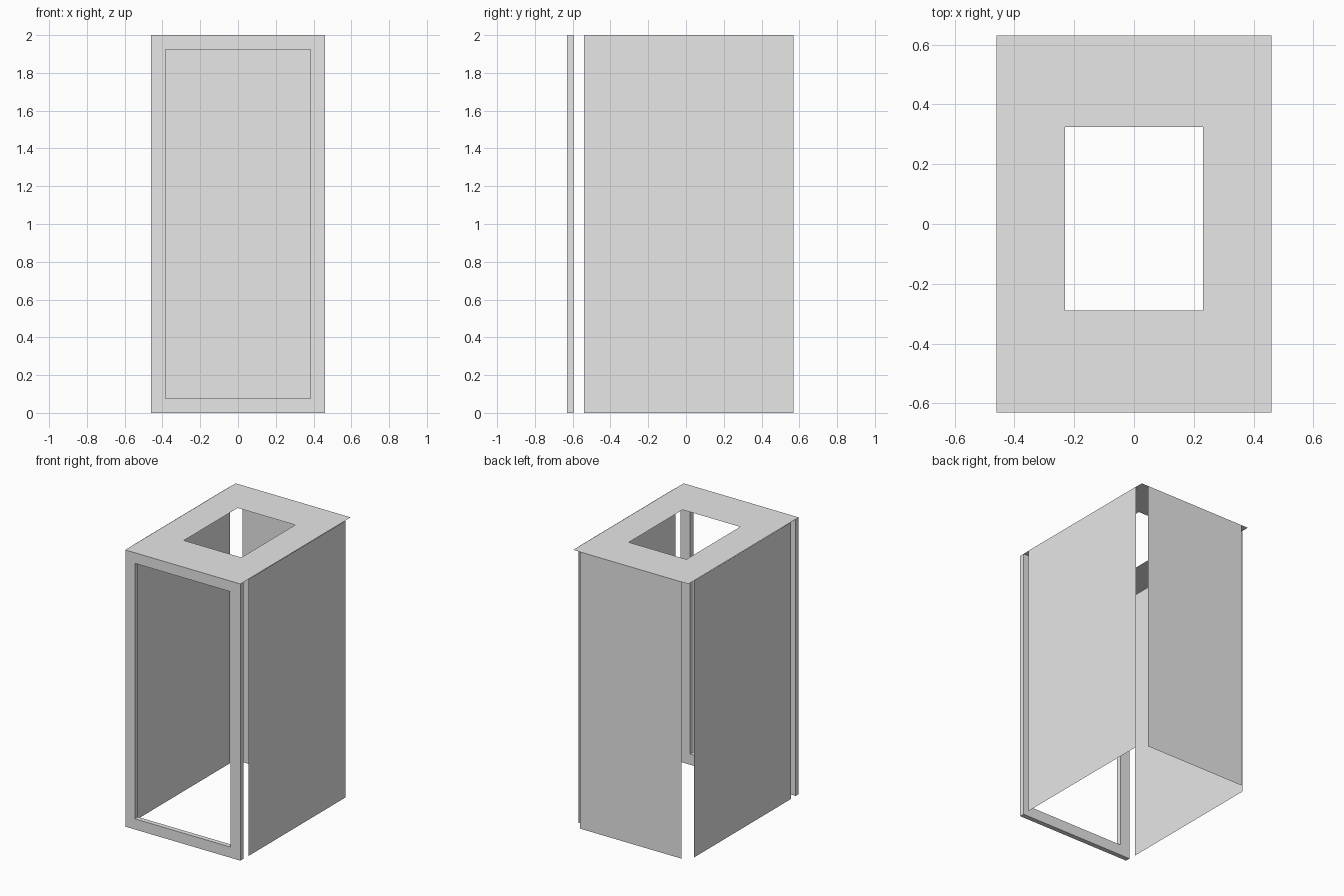
import bpy
import bmesh
from mathutils import Vector

cube = bpy.data.objects.get("Cube")
if cube:
    bpy.data.objects.remove(cube, do_unlink=True)

grey = bpy.data.materials.new("light grey")
grey.use_nodes = True
grey.diffuse_color = (0.8, 0.8, 0.8, 1)
grey.node_tree.nodes["Principled BSDF"].inputs["Base Color"].default_value = grey.diffuse_color

HALF_W, HEIGHT = 0.46, 2.0
FRONT, BACK = -0.63, 0.63
FRAME_BACK = FRONT + 0.035


def finish(name, bm):
    mesh = bpy.data.meshes.new(name)
    bm.to_mesh(mesh)
    bm.free()
    mesh.materials.append(grey)
    obj = bpy.data.objects.new(name, mesh)
    bpy.context.collection.objects.link(obj)
    return obj


def panel(name, corner, u, v):
    """Thin rectangular sheet; its normal is u cross v."""
    c, u, v = Vector(corner), Vector(u), Vector(v)
    bm = bmesh.new()
    bm.faces.new([bm.verts.new(p) for p in (c, c + u, c + u + v, c + v)])
    return finish(name, bm)


def ring(name, outer, inner, to_3d, depth=None):
    """Flat rectangle (u0, v0, u1, v1) with a rectangular hole, optionally extruded."""
    bm = bmesh.new()
    loops = []
    for u0, v0, u1, v1 in (outer, inner):
        corners = ((u0, v0), (u1, v0), (u1, v1), (u0, v1))
        loops.append([bm.verts.new(to_3d(u, v)) for u, v in corners])
    a, b = loops
    for i in range(4):
        j = (i + 1) % 4
        bm.faces.new((a[i], a[j], b[j], b[i]))
    if depth:
        front = bm.faces[:]
        res = bmesh.ops.extrude_face_region(bm, geom=front, use_keep_orig=True)
        moved = [g for g in res["geom"] if isinstance(g, bmesh.types.BMVert)]
        bmesh.ops.translate(bm, verts=moved, vec=depth)
        bmesh.ops.recalc_face_normals(bm, faces=bm.faces)
    return finish(name, bm)


# Front door frame, the only solid part
B = 0.077
ring("front_frame", (-HALF_W, 0, HALF_W, HEIGHT),
     (B - HALF_W, B, HALF_W - B, HEIGHT - B),
     lambda u, v: (u, FRONT, v), (0, FRAME_BACK - FRONT, 0))

# Roof sheet with a half-size opening in its middle
ring("roof_panel", (-HALF_W, FRAME_BACK, HALF_W, BACK),
     (-HALF_W / 2, -0.29, HALF_W / 2, 0.325),
     lambda u, v: (u, v, HEIGHT))

# Side sheets, stopping short of the corners
SIDE_FRONT, SIDE_BACK = -0.54, 0.57
length = SIDE_BACK - SIDE_FRONT
panel("left_panel", (HALF_W + 0.002, SIDE_FRONT, 0), (0, length, 0), (0, 0, HEIGHT))
panel("right_panel", (-HALF_W - 0.002, SIDE_BACK, 0), (0, -length, 0), (0, 0, HEIGHT))

# Back sheet
panel("back_panel", (0.405, BACK, 0), (-0.81, 0, 0), (0, 0, HEIGHT))
